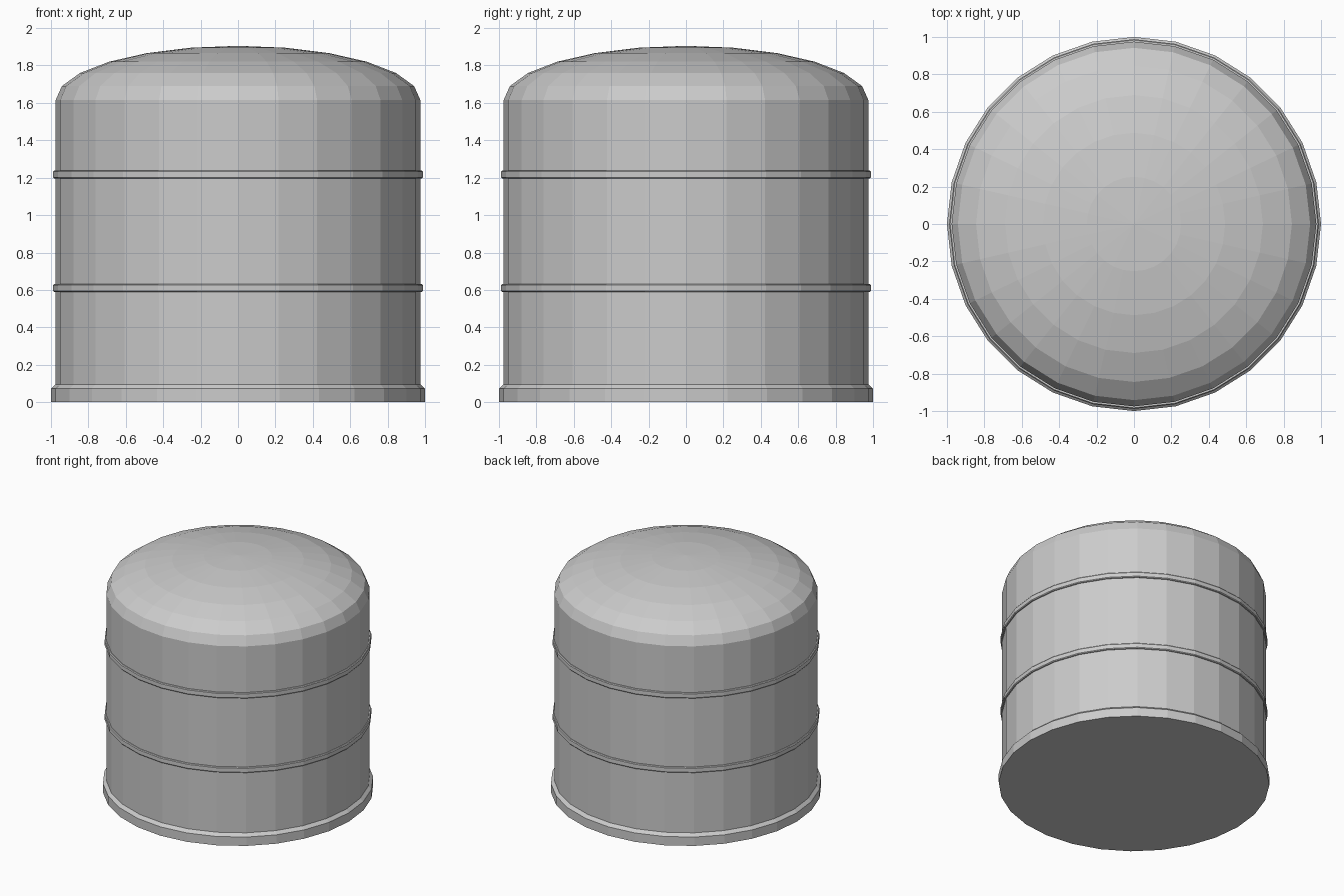
import bpy, bmesh, math

if "Cube" in bpy.data.objects:
    bpy.data.objects.remove(bpy.data.objects["Cube"])

SIDES = 28
R = 0.975          # wall radius

mat = bpy.data.materials.new("grey metal")
mat.diffuse_color = (0.6, 0.6, 0.6, 1)
mat.use_nodes = True
mat.node_tree.nodes["Principled BSDF"].inputs["Base Color"].default_value = mat.diffuse_color


def lathe(name, profile, closed=False):
    """Spin (radius, z) points round z; closed makes a ring, otherwise ends are capped."""
    bm = bmesh.new()
    rings = []
    for r, z in profile:
        if r < 1e-5:
            rings.append([bm.verts.new((0, 0, z))])
        else:
            rings.append([bm.verts.new((r * math.cos(2 * math.pi * i / SIDES),
                                        r * math.sin(2 * math.pi * i / SIDES), z))
                          for i in range(SIDES)])
    pairs = list(zip(rings, rings[1:]))
    if closed:
        pairs.append((rings[-1], rings[0]))
    for a, b in pairs:
        for i in range(SIDES):
            j = (i + 1) % SIDES
            if len(b) == 1:
                bm.faces.new((a[i], a[j], b[0]))
            else:
                bm.faces.new((a[i], a[j], b[j], b[i]))
    if not closed:
        for ring in (rings[0], rings[-1]):
            if len(ring) > 1:
                bm.faces.new(ring)
    bmesh.ops.recalc_face_normals(bm, faces=bm.faces[:])
    me = bpy.data.meshes.new(name)
    bm.to_mesh(me)
    bm.free()
    me.materials.append(mat)
    ob = bpy.data.objects.new(name, me)
    bpy.context.collection.objects.link(ob)
    return ob


# tank: foot rim, wall and elliptical domed roof
EAVE, RISE, STEPS = 1.615, 0.29, 6
profile = [(1.0, 0), (1.0, 0.072), (R, 0.095)]
for k in range(STEPS + 1):
    a = math.pi / 2 * k / STEPS
    profile.append((R * math.cos(a), EAVE + RISE * math.sin(a)))
lathe("tank_body", profile)

# two raised hoops round the wall
for name, z in (("lower_hoop", 0.61), ("upper_hoop", 1.217)):
    lathe(name, [(R - 0.01, z - 0.022), (R + 0.008, z - 0.022), (R + 0.013, z - 0.016),
                 (R + 0.013, z + 0.016), (R + 0.008, z + 0.022), (R - 0.01, z + 0.022)], closed=True)
